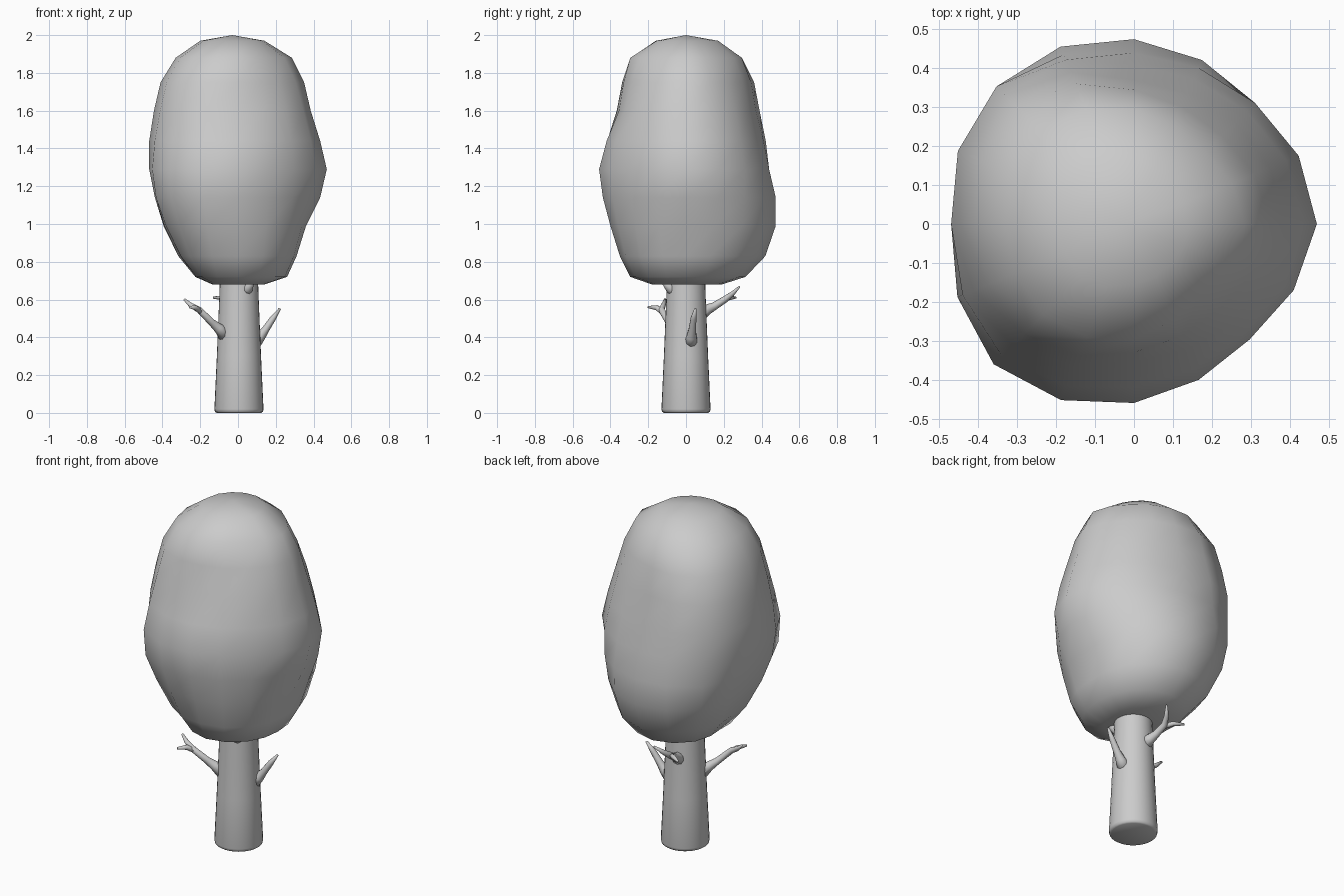
import bpy, bmesh, math
from mathutils import Vector

if "Cube" in bpy.data.objects:
    bpy.data.objects.remove(bpy.data.objects["Cube"])


def loft(name, rings, angle=180):
    """Skin a stack of equal-length rings and close both ends."""
    bm = bmesh.new()
    rows = [[bm.verts.new(p) for p in ring] for ring in rings]
    n = len(rows[0])
    for a, b in zip(rows, rows[1:]):
        for i in range(n):
            j = (i + 1) % n
            bm.faces.new((a[i], a[j], b[j], b[i]))
    for row, ring in ((rows[0], rings[0]), (rows[-1], rings[-1])):
        centre = bm.verts.new(sum((Vector(p) for p in ring), Vector()) / n)
        for i in range(n):
            bm.faces.new((row[i], row[(i + 1) % n], centre))
    bmesh.ops.recalc_face_normals(bm, faces=bm.faces)
    mesh = bpy.data.meshes.new(name)
    bm.to_mesh(mesh)
    bm.free()
    obj = bpy.data.objects.new(name, mesh)
    bpy.context.collection.objects.link(obj)
    bpy.context.view_layer.objects.active = obj
    obj.select_set(True)
    bpy.ops.object.shade_smooth_by_angle(angle=math.radians(angle))
    obj.select_set(False)
    return obj


def branch(name, points, radii, sides=10):
    """Tapered round tube along a short path."""
    pts = [Vector(p) for p in points]
    rings = []
    for i, (p, r) in enumerate(zip(pts, radii)):
        d = (pts[min(i + 1, len(pts) - 1)] - pts[max(i - 1, 0)]).normalized()
        u = d.cross(Vector((0.3, 0.2, -1))).normalized()
        v = d.cross(u)
        rings.append([p + r * (math.cos(t) * u + math.sin(t) * v)
                      for t in (2 * math.pi * k / sides for k in range(sides))])
    return loft(name, rings)


# Canopy: height -> radius toward E, NE, N, NW, W, SW, S, SE
profile = [
    (0.68, .14, .17, .19, .17, .13, .16, .18, .16),
    (0.72, .26, .29, .315, .28, .22, .27, .295, .28),
    (0.83, .31, .37, .42, .39, .305, .36, .35, .34),
    (0.99, .36, .42, .475, .47, .39, .44, .40, .38),
    (1.14, .435, .44, .475, .50, .44, .50, .44, .41),
    (1.29, .47, .44, .44, .50, .47, .51, .46, .42),
    (1.44, .435, .41, .41, .50, .47, .48, .42, .40),
    (1.60, .385, .37, .37, .47, .445, .44, .355, .36),
    (1.75, .35, .32, .345, .43, .41, .40, .33, .31),
    (1.88, .285, .26, .295, .34, .33, .33, .295, .25),
    (1.97, .14, .14, .17, .19, .20, .19, .155, .14),
]
rings = []
for z, *r in profile:
    ring = []
    for k in range(16):
        i = k // 2
        rad = r[i]
        if k % 2:
            # smooth in-between spoke
            rad = (9 * (r[i] + r[(i + 1) % 8]) - r[i - 1] - r[(i + 2) % 8]) / 16
        t = math.pi * k / 8
        ring.append((rad * math.cos(t), rad * math.sin(t), z))
    rings.append(ring)
canopy = loft("canopy", rings)
canopy.data.vertices[-1].co = (-0.03, 0.0, 2.0)

# Trunk
loft("trunk", [[(0.005 + r * math.cos(t), r * math.sin(t), z)
                for t in (2 * math.pi * k / 32 for k in range(32))]
               for r, z in ((.118, 0), (.127, .006), (.13, .02), (.117, .30),
                            (.103, .64), (.10, .75))], 60)

# Left branch with fork
branch("left_branch",
       [(-.06, -.04, .41), (-.105, -.07, .45), (-.14, -.09, .48),
        (-.205, -.13, .545), (-.25, -.12, .57), (-.285, -.11, .602)],
       [.045, .026, .019, .017, .013, .006])
branch("left_branch_fork",
       [(-.19, -.12, .53), (-.225, -.155, .557), (-.255, -.2, .56)],
       [.014, .014, .006])

# Right branch
branch("right_branch",
       [(.075, .02, .365), (.12, .03, .405), (.145, .033, .44),
        (.185, .04, .50), (.222, .05, .552)],
       [.045, .027, .02, .016, .006])

# Back branch with fork
branch("back_branch",
       [(-.01, .07, .525), (-.02, .115, .548), (-.03, .15, .565),
        (-.04, .205, .60), (-.02, .245, .63), (.01, .283, .668)],
       [.045, .028, .021, .018, .013, .005])
branch("back_branch_fork",
       [(-.037, .19, .592), (-.08, .23, .61), (-.13, .262, .61)],
       [.015, .013, .006])

# Short stub under the canopy
branch("front_stub",
       [(.04, -.06, .645), (.055, -.085, .66), (.075, -.12, .70)],
       [.035, .025, .014])
